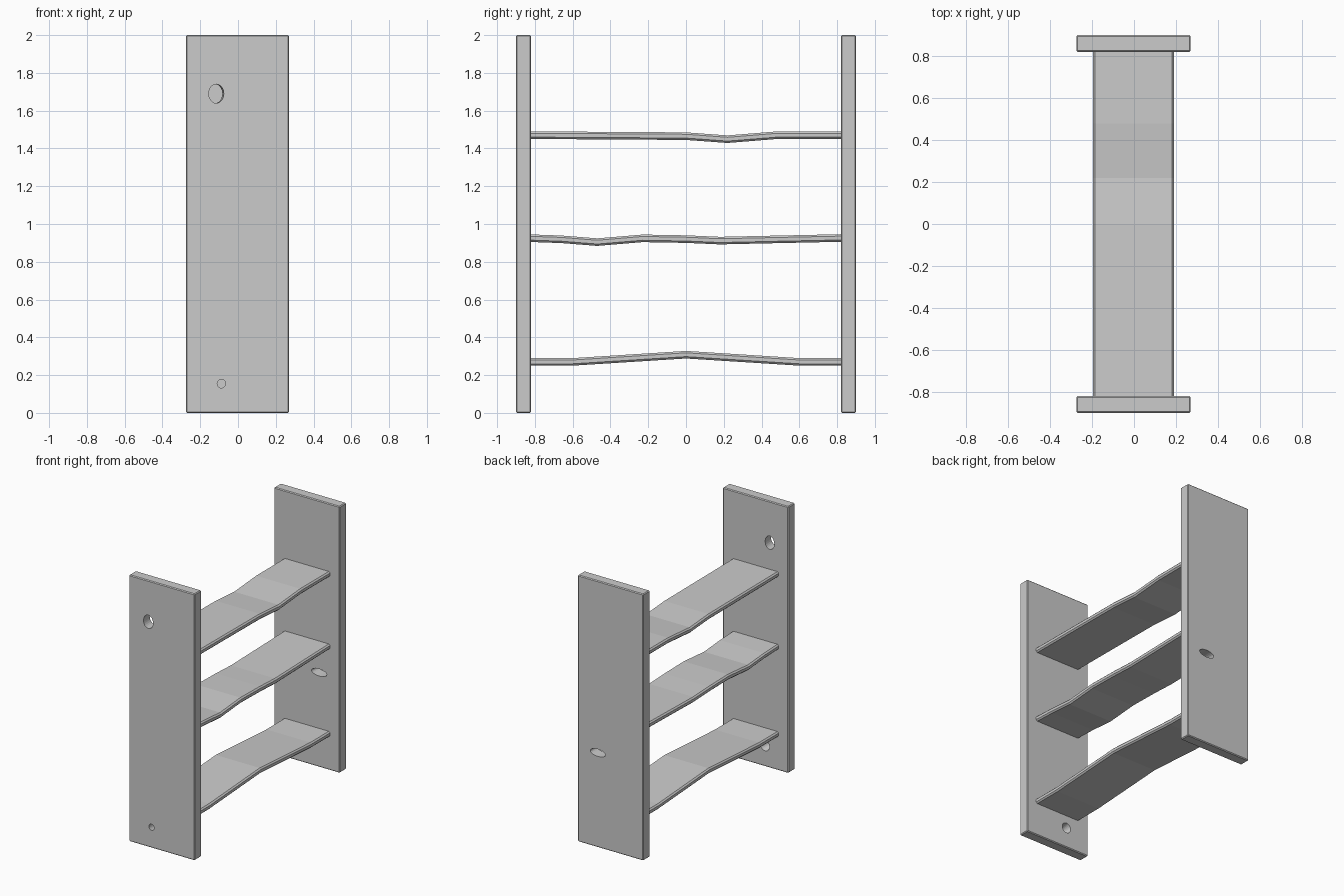
import bpy, bmesh
from math import cos, sin, tau

if "Cube" in bpy.data.objects:
    bpy.data.objects.remove(bpy.data.objects["Cube"])


def make_object(name, bm):
    bmesh.ops.recalc_face_normals(bm, faces=bm.faces[:])
    mesh = bpy.data.meshes.new(name)
    bm.to_mesh(mesh)
    bm.free()
    obj = bpy.data.objects.new(name, mesh)
    bpy.context.collection.objects.link(obj)
    return obj


def loft(name, rings):
    """Skin a list of closed rings and cap both ends."""
    bm = bmesh.new()
    rows = [[bm.verts.new(p) for p in ring] for ring in rings]
    n = len(rows[0])
    for a, b in zip(rows, rows[1:]):
        for i in range(n):
            j = (i + 1) % n
            bm.faces.new((a[i], a[j], b[j], b[i]))
    bm.faces.new(rows[0])
    bm.faces.new(rows[-1])
    return make_object(name, bm)


def ellipse(x, y, z, rx, rz, n=24):
    return [(x + rx * cos(tau * i / n), y, z + rz * sin(tau * i / n))
            for i in range(n)]


def hole(name, y_out, y_in, outer, inner):
    """Cutter running from the outer to the inner face, overshooting both."""
    def at(t):
        p = [a + (b - a) * t for a, b in zip(outer, inner)]
        return ellipse(p[0], y_out + (y_in - y_out) * t, p[1], p[2], p[3])
    return loft(name, [at(-0.2), at(1.2)])


def panel(name, side, holes):
    bm = bmesh.new()
    bmesh.ops.create_cube(bm, size=1)
    for v in bm.verts:
        v.co.x = v.co.x * 0.545 - 0.0025
        v.co.y = v.co.y * 0.08 + side * 0.86
        v.co.z += 0.5
        v.co.z *= 2
    bmesh.ops.bevel(bm, geom=bm.edges[:], offset=0.006, segments=1,
                    affect='EDGES')
    obj = make_object(name, bm)
    for i, (outer, inner) in enumerate(holes):
        cutter = hole(f"{name}_hole_cutter_{i}", side * 0.9, side * 0.82,
                      outer, inner)
        cutter.hide_render = True
        cutter.hide_set(True)
        mod = obj.modifiers.new("hole", 'BOOLEAN')
        mod.operation = 'DIFFERENCE'
        mod.solver = 'EXACT'
        mod.object = cutter
        bpy.context.view_layer.objects.active = obj
        bpy.ops.object.modifier_apply(modifier=mod.name)
        bpy.data.objects.remove(cutter)
    return obj


def shelf(name, path):
    """Warped plank: chamfered cross-section swept along (y, top z) points."""
    x0, x1, t, c = -0.195, 0.19, 0.04, 0.01
    rings = []
    for y, z in path:
        rings.append([(x0 + c, y, z), (x1 - c, y, z), (x1, y, z - c),
                      (x1, y, z - t + c), (x1 - c, y, z - t),
                      (x0 + c, y, z - t), (x0, y, z - t + c), (x0, y, z - c)])
    return loft(name, rings)


# Side panels with knot holes, each given as (x, z, rx, rz) outside and inside
panel("front_side_panel", -1, [
    ((-0.115, 1.69, 0.040, 0.050), (-0.121, 1.69, 0.038, 0.050)),
    ((-0.088, 0.155, 0.022, 0.023), (-0.082, 0.155, 0.037, 0.038)),
])
panel("back_side_panel", 1, [
    ((0.102, 0.71, 0.063, 0.027), (0.100, 0.71, 0.063, 0.027)),
])

# Warped shelves
shelf("bottom_shelf", [(-0.83, 0.29), (-0.6, 0.29), (0, 0.328),
                       (0.6, 0.29), (0.83, 0.29)])
shelf("middle_shelf", [(-0.83, 0.945), (-0.66, 0.939), (-0.47, 0.924),
                       (-0.23, 0.944), (0, 0.94), (0.18, 0.932),
                       (0.5, 0.939), (0.83, 0.946)])
shelf("top_shelf", [(-0.83, 1.49), (-0.45, 1.488), (0, 1.485),
                    (0.22, 1.469), (0.48, 1.49), (0.83, 1.49)])
